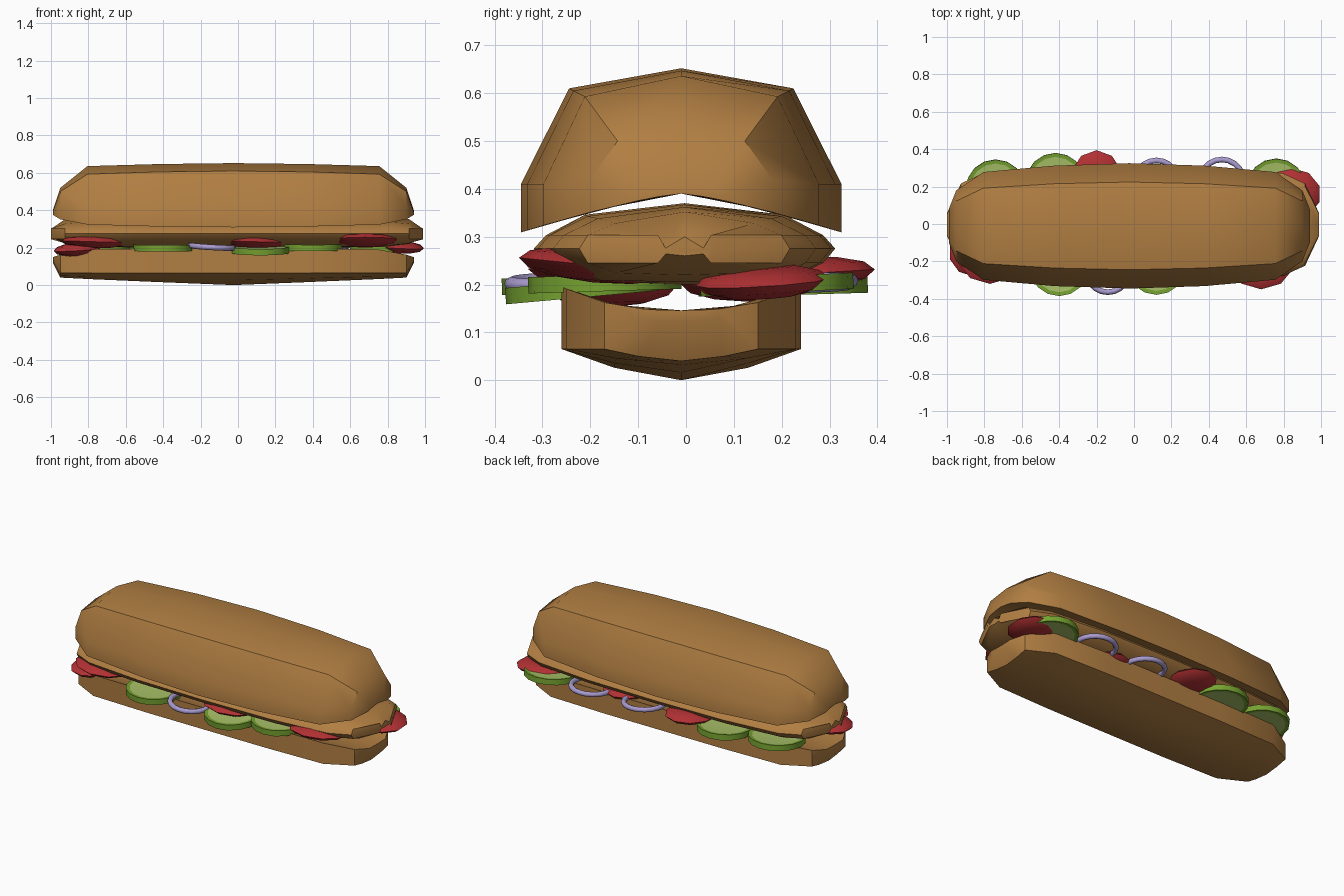
import bpy, bmesh, math
from mathutils import Matrix, Euler

if "Cube" in bpy.data.objects:
    bpy.data.objects.remove(bpy.data.objects["Cube"])


def material(name, rgb):
    m = bpy.data.materials.new(name)
    m.diffuse_color = (*rgb, 1)
    m.use_nodes = True
    m.node_tree.nodes["Principled BSDF"].inputs["Base Color"].default_value = m.diffuse_color
    return m


BREAD = material("bread crust", (0.44, 0.21, 0.055))
RED = material("tomato red", (0.44, 0.03, 0.033))
RIND = material("cucumber rind", (0.18, 0.36, 0.03))
FLESH = material("cucumber flesh", (0.40, 0.54, 0.14))
ONION = material("onion lavender", (0.40, 0.33, 0.62))


def finish(name, bm, mats, angle=35):
    bmesh.ops.recalc_face_normals(bm, faces=bm.faces)
    me = bpy.data.meshes.new(name)
    bm.to_mesh(me)
    bm.free()
    for m in mats:
        me.materials.append(m)
    ob = bpy.data.objects.new(name, me)
    bpy.context.collection.objects.link(ob)
    bpy.ops.object.select_all(action='DESELECT')
    ob.select_set(True)
    bpy.context.view_layer.objects.active = ob
    bpy.ops.object.shade_smooth_by_angle(angle=math.radians(angle))
    return ob


def loft(name, stations, section, x0, y0):
    """Loft mirrored half sections, listed from the middle outwards, to both ends."""
    full = [(-s[0], *s[1:]) for s in reversed(stations) if s[0] > 0] + stations
    bm = bmesh.new()
    rings = []
    for x, *args in full:
        half = section(*args)  # first and last points lie on y = 0
        loop = half + [(-y, z) for y, z in half[-2:0:-1]]
        rings.append([bm.verts.new((x + x0, y + y0, z)) for y, z in loop])
    n = len(rings[0])
    for a, b in zip(rings, rings[1:]):
        for i in range(n):
            bm.faces.new((a[i], a[(i + 1) % n], b[(i + 1) % n], b[i]))
    bm.faces.new(rings[0])
    bm.faces.new(rings[-1])
    return finish(name, bm, [BREAD])


# Top bun: domed outside, arched underside
def top_arch(y):
    return 0.39 - 0.09 * (y / 0.335) ** 1.3 * 0.9


def top_section(w, side, shoulder, top):
    return [(0, 0.39), (w * 0.5, top_arch(w * 0.5)), (w, top_arch(w)),
            (w, side), (w * 0.7, shoulder), (0, top)]


loft("top_bun", [(0, 0.335, 0.41, 0.61, 0.652), (0.4, 0.322, 0.41, 0.605, 0.647),
                 (0.78, 0.288, 0.41, 0.593, 0.636), (0.925, 0.19, 0.42, 0.50, 0.52),
                 (0.965, 0.09, 0.388, 0.395, 0.40)], top_section, -0.025, -0.01)


# Middle slice: flattened bread with a pointed rim
def mid_section(w, low, high):
    mid = 0.275
    return [(0, low), (w * 0.65, low + 0.004), (w * 0.92, mid - 0.03), (w, mid),
            (w * 0.92, mid + 0.028), (w * 0.66, high - 0.024), (0, high)]


loft("middle_slice", [(0, 0.315, 0.2, 0.37), (0.45, 0.307, 0.2, 0.367),
                      (0.8, 0.275, 0.205, 0.362), (0.92, 0.22, 0.22, 0.352),
                      (0.995, 0.06, 0.26, 0.30)], mid_section, -0.005, -0.003)


# Bottom bun: shallow keel underneath, cupped on top
def low_arch(y):
    return 0.146 + 0.05 * (y / 0.25) ** 2.5


def low_section(w, side, base):
    return [(0, base), (w * 0.56, base + (side - base) * 0.4), (w, side),
            (w, low_arch(w)), (w * 0.56, low_arch(w * 0.56)), (0, 0.146)]


loft("bottom_bun", [(0, 0.25, 0.065, 0.0), (0.4, 0.25, 0.065, 0.016),
                    (0.77, 0.24, 0.065, 0.032), (0.925, 0.16, 0.065, 0.04),
                    (0.965, 0.08, 0.13, 0.12)], low_section, -0.025, -0.01)


def placed(x, y, z, rx, ry):
    return Matrix.Translation((x, y, z)) @ Euler((rx, ry, 0)).to_matrix().to_4x4()


# Tomato pieces: squashed low-poly spheres
def tomato(i, x, y, z, rx=0.0, ry=0.0, sx=0.18, sy=0.16):
    bm = bmesh.new()
    bmesh.ops.create_uvsphere(bm, u_segments=10, v_segments=6, radius=1)
    bm.transform(placed(x, y, z, rx, ry) @ Matrix.Diagonal((sx, sy, 0.036, 1)))
    finish(f"tomato_{i}", bm, [RED], 45)


# Cucumber slices: discs with a dark rind and pale recessed faces
def cucumber(i, x, y, z, rx=0.0, ry=0.0, r=0.16):
    bm = bmesh.new()
    bmesh.ops.create_cone(bm, cap_ends=True, segments=16, radius1=r, radius2=r, depth=0.034)
    caps = [f for f in bm.faces if len(f.verts) > 4]
    bmesh.ops.inset_individual(bm, faces=caps, thickness=r * 0.13, depth=-0.003)
    for f in caps:
        f.material_index = 1
    bm.transform(placed(x, y, z, rx, ry))
    finish(f"cucumber_{i}", bm, [RIND, FLESH])


# Onion rings: thin tori
def onion(i, x, y, z, rx=0.0, ry=0.0, r=0.115, t=0.015):
    bm = bmesh.new()
    n, k = 20, 8
    ring = []
    for a in range(n):
        A = a * math.tau / n
        ring.append([bm.verts.new(((r + t * math.cos(B)) * math.cos(A),
                                   (r + t * math.cos(B)) * math.sin(A), t * math.sin(B)))
                     for B in (b * math.tau / k for b in range(k))])
    for a in range(n):
        for b in range(k):
            c, d = (a + 1) % n, (b + 1) % k
            bm.faces.new((ring[a][b], ring[c][b], ring[c][d], ring[a][d]))
    bm.transform(placed(x, y, z, rx, ry))
    finish(f"onion_ring_{i}", bm, [ONION], 60)


for i, a in enumerate([(-0.77, -0.16, 0.232, 0, 0.03), (0.09, -0.17, 0.232, 0, 0.03),
                       (0.68, -0.19, 0.24, -0.1, 0), (0.84, 0.16, 0.205, 0.06, 0.06, 0.16, 0.14),
                       (-0.2, 0.235, 0.222, 0.06, 0, 0.14, 0.16),
                       (-0.86, -0.15, 0.19, 0.05, -0.06, 0.13, 0.13),
                       (0.3, 0.13, 0.2, 0, 0, 0.14, 0.14)], 1):
    tomato(i, *a)

for i, a in enumerate([(-0.4, -0.225, 0.2, 0.03), (0.12, -0.218, 0.19, 0.09),
                       (0.4, -0.17, 0.203, 0.03), (-0.74, 0.185, 0.2, 0.05),
                       (-0.42, 0.22, 0.195, 0.03), (0.76, 0.19, 0.2, 0.05)], 1):
    cucumber(i, *a)

for i, a in enumerate([(-0.14, -0.25, 0.205, 0.03, 0.06), (0.12, 0.225, 0.2, 0.03, 0.03),
                       (0.47, 0.23, 0.205, 0.03, -0.03)], 1):
    onion(i, *a)
